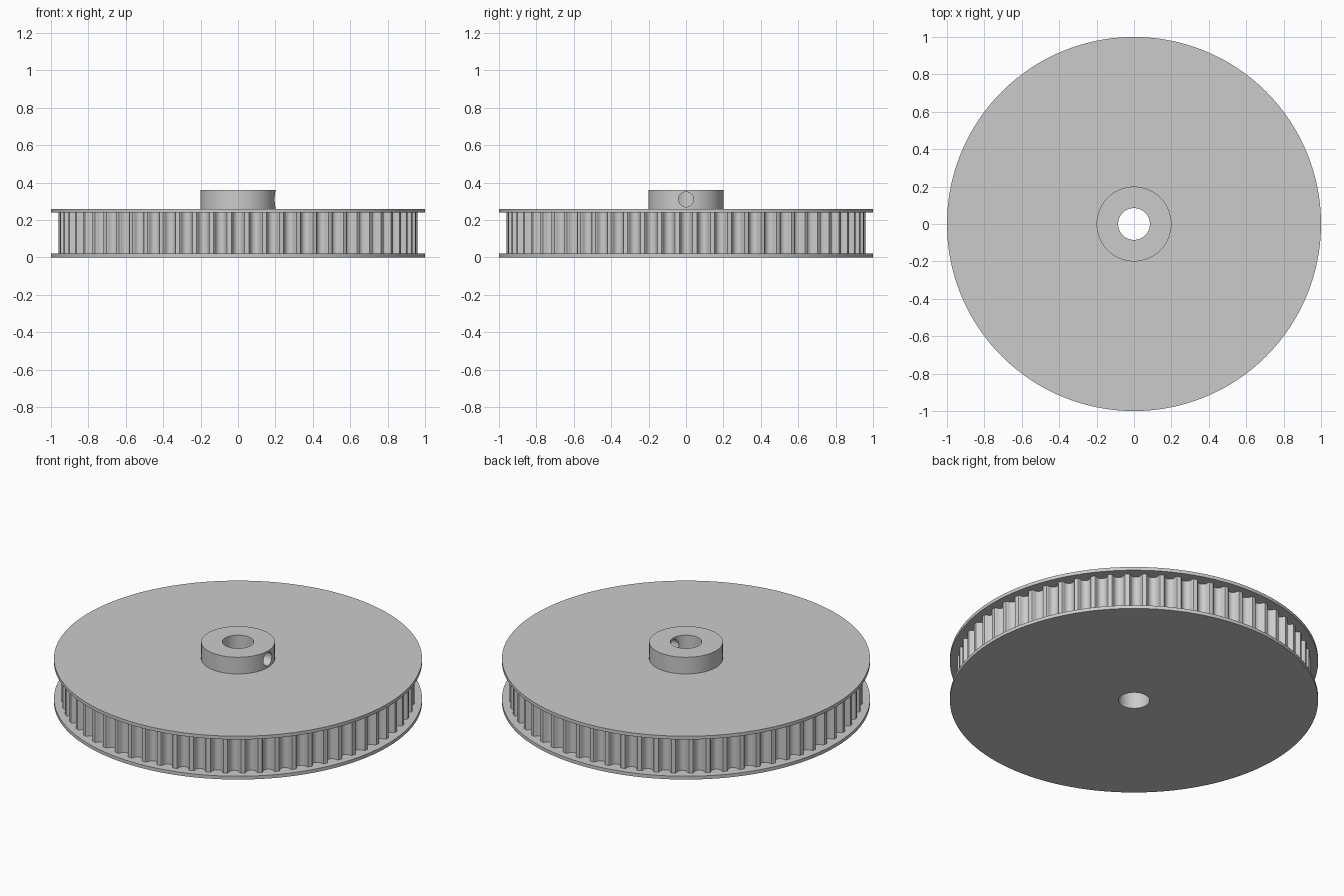
import bpy, bmesh, math

if "Cube" in bpy.data.objects:
    bpy.data.objects.remove(bpy.data.objects["Cube"])

TEETH = 64
BORE = 0.085
grey = bpy.data.materials.new("light grey")
grey.diffuse_color = (0.6, 0.6, 0.6, 1)
grey.use_nodes = True
grey.node_tree.nodes["Principled BSDF"].inputs["Base Color"].default_value = grey.diffuse_color


def circle(r, n=128):
    return [(r * math.cos(2 * math.pi * i / n), r * math.sin(2 * math.pi * i / n)) for i in range(n)]


def ring(name, outer, z0, z1):
    """Extrude an outline with the round bore through its middle."""
    bm = bmesh.new()
    inner = [(BORE * x / math.hypot(x, y), BORE * y / math.hypot(x, y)) for x, y in outer]
    loops = [[bm.verts.new((x, y, z)) for x, y in pts]
             for pts, z in ((inner, z0), (outer, z0), (outer, z1), (inner, z1))]
    n = len(outer)
    for k in range(4):
        a, b = loops[k], loops[(k + 1) % 4]
        for i in range(n):
            j = (i + 1) % n
            bm.faces.new((a[i], a[j], b[j], b[i]))
    bmesh.ops.recalc_face_normals(bm, faces=bm.faces)
    mesh = bpy.data.meshes.new(name)
    bm.to_mesh(mesh)
    bm.free()
    mesh.materials.append(grey)
    obj = bpy.data.objects.new(name, mesh)
    bpy.context.collection.objects.link(obj)
    return obj


def smooth(obj):
    bpy.ops.object.select_all(action='DESELECT')
    obj.select_set(True)
    bpy.context.view_layer.objects.active = obj
    bpy.ops.object.shade_smooth_by_angle(angle=math.radians(30))


# Toothed belt track: round-bottomed grooves with narrow lands between
R = 0.96
groove = [(-0.036, 0.0), (-0.032, 0.004), (-0.029, 0.012), (-0.026, 0.021), (-0.019, 0.030),
          (-0.010, 0.035), (0.0, 0.037)]
groove += [(-t, d) for t, d in reversed(groove[:-1])]
outline = []
for i in range(TEETH):
    a = 2 * math.pi * i / TEETH
    for t, depth in groove:
        r, b = R - depth, a + t / R
        outline.append((r * math.cos(b), r * math.sin(b)))
smooth(ring("toothed_track", outline, 0.02, 0.24))

# Flanges
smooth(ring("lower_flange", circle(1.0), 0.0, 0.02))
smooth(ring("upper_flange", circle(1.0), 0.24, 0.26))

# Hub with a set screw hole on one side
hub = ring("hub", circle(0.2), 0.26, 0.36)
bpy.ops.mesh.primitive_cylinder_add(vertices=48, radius=0.04, depth=0.25,
                                    location=(0.145, 0, 0.31), rotation=(0, math.pi / 2, 0))
cutter = bpy.context.object
cutter.name = "screw_hole_cutter"
cutter.hide_render = True
cutter.hide_set(True)
cut = hub.modifiers.new("screw hole", 'BOOLEAN')
cut.operation = 'DIFFERENCE'
cut.solver = 'EXACT'
cut.object = cutter
bpy.context.view_layer.objects.active = hub
bpy.ops.object.modifier_apply(modifier=cut.name)
bpy.data.objects.remove(cutter)
smooth(hub)
